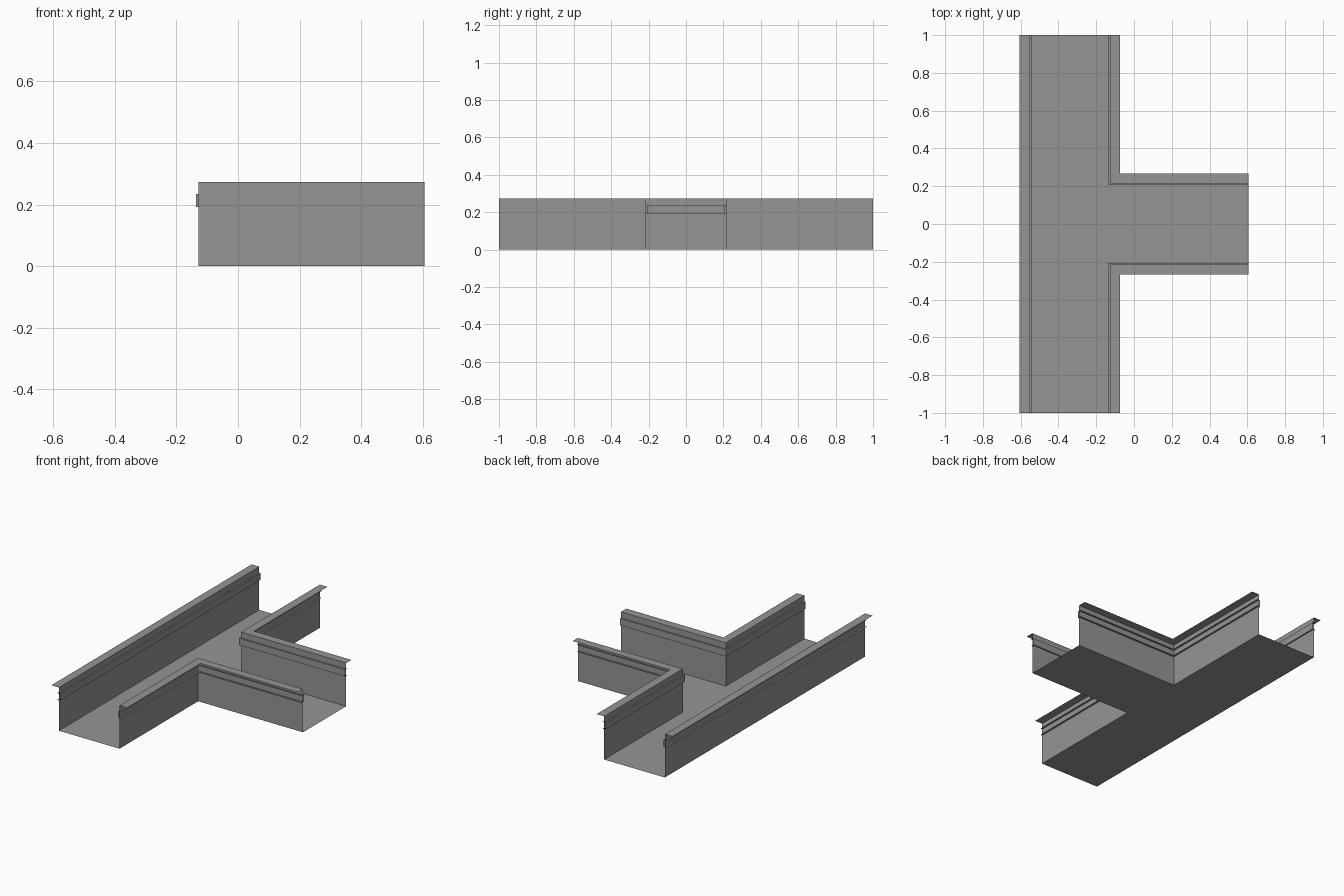
import bpy
import bmesh

cube = bpy.data.objects.get("Cube")
if cube:
    bpy.data.objects.remove(cube, do_unlink=True)

# Main dimensions
LEFT, INNER, END = -0.552, -0.128, 0.605
HALF, HEIGHT, FLANGE = 0.215, 0.273, 0.053
BEAD_LOW, BEAD_HIGH, BEAD_DEPTH, LIP = 0.192, 0.235, 0.009, 0.012

steel = bpy.data.materials.new("grey_steel")
steel.use_nodes = True
colour = (0.3, 0.3, 0.3, 1)
steel.diffuse_color = colour
steel.node_tree.nodes["Principled BSDF"].inputs["Base Color"].default_value = colour


def finish(name, bm):
    mesh = bpy.data.meshes.new(name)
    bm.to_mesh(mesh)
    bm.free()
    mesh.materials.append(steel)
    obj = bpy.data.objects.new(name, mesh)
    bpy.context.collection.objects.link(obj)
    return obj


def sweep(name, path, profile):
    """Sweep an (outward, z) profile along mitred path points (x, y, out_x, out_y)."""
    bm = bmesh.new()
    rows = [[bm.verts.new((x + o * ox, y + o * oy, z)) for o, z in profile]
            for x, y, ox, oy in path]
    for a, b in zip(rows, rows[1:]):
        for i in range(len(profile) - 1):
            bm.faces.new((a[i], b[i], b[i + 1], a[i + 1]))
    bmesh.ops.recalc_face_normals(bm, faces=bm.faces)
    return finish(name, bm)


# T-shaped sheet floor
bm = bmesh.new()
outline = [(LEFT, -1), (INNER, -1), (INNER, -HALF), (END, -HALF),
           (END, HALF), (INNER, HALF), (INNER, 1), (LEFT, 1)]
bm.faces.new([bm.verts.new((x, y, 0)) for x, y in outline])
finish("tray_floor", bm)

# Bent sheet sections: wall with flange, inner bead, outer ribs
sections = {
    "wall": [(0, 0), (0, HEIGHT), (FLANGE, HEIGHT)],
    "bead": [(0, BEAD_HIGH), (-BEAD_DEPTH, BEAD_HIGH),
             (-BEAD_DEPTH, BEAD_LOW), (0, BEAD_LOW)],
    "upper_rib": [(0, BEAD_HIGH), (LIP, BEAD_HIGH)],
    "lower_rib": [(0, BEAD_LOW), (LIP, BEAD_LOW)],
}

# Straight side and the two mirrored corner sides
paths = {"long_side": [(LEFT, -1, -1, 0), (LEFT, 1, -1, 0)]}
for label, s in (("front_corner", -1), ("back_corner", 1)):
    paths[label] = [(INNER, s, 1, 0), (INNER, s * HALF, 1, s), (END, s * HALF, 0, s)]

for side, path in paths.items():
    for part, profile in sections.items():
        sweep(side + "_" + part, path, profile)
